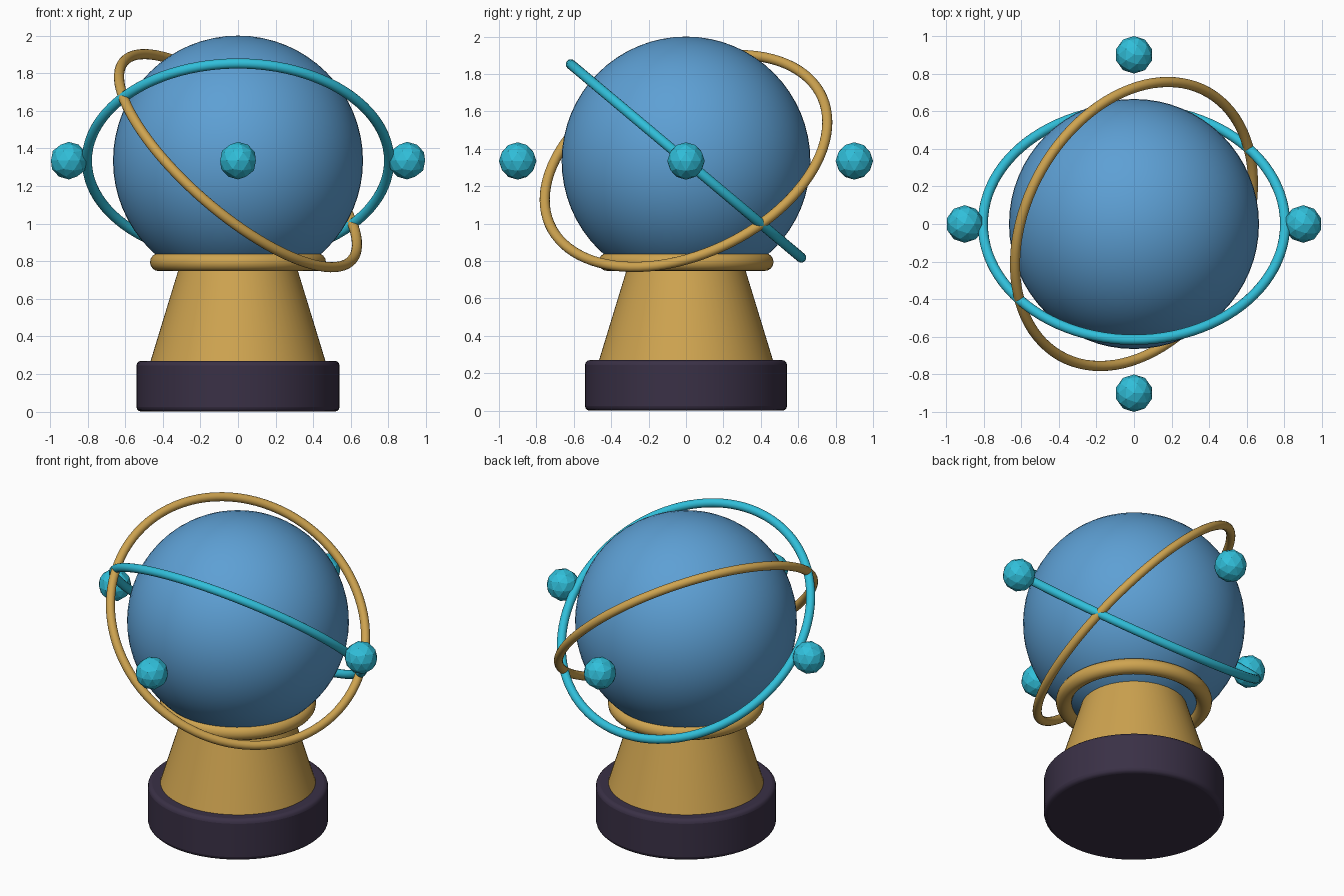
import bpy
from math import radians, cos, sin, pi

if "Cube" in bpy.data.objects:
    bpy.data.objects.remove(bpy.data.objects["Cube"])

CENTER = (0, 0, 1.335)


def material(name, rgb):
    m = bpy.data.materials.new(name)
    m.diffuse_color = (*rgb, 1)
    m.use_nodes = True
    m.node_tree.nodes["Principled BSDF"].inputs["Base Color"].default_value = m.diffuse_color
    return m


BLUE = material("blue", (0.11, 0.35, 0.66))
GOLD = material("gold", (0.62, 0.37, 0.08))
TEAL = material("teal", (0.03, 0.52, 0.70))
DARK = material("dark", (0.042, 0.03, 0.061))


def finish(name, mat, smooth=True):
    ob = bpy.context.object
    ob.name = name
    ob.data.materials.append(mat)
    if smooth:
        bpy.ops.object.shade_smooth_by_angle(angle=radians(35))
    return ob


def ring(name, mat, major, minor, loc, rot=(0, 0, 0)):
    bpy.ops.mesh.primitive_torus_add(
        major_radius=major, minor_radius=minor, major_segments=96,
        minor_segments=16, location=loc, rotation=rot)
    return finish(name, mat)


# Round base with softened rims
bpy.ops.mesh.primitive_cylinder_add(vertices=64, radius=0.54, depth=0.27, location=(0, 0, 0.135))
base = finish("base", DARK)
bevel = base.modifiers.new("rim", 'BEVEL')
bevel.width = 0.025
bevel.segments = 3
bevel.limit_method = 'ANGLE'

# Tapered pedestal, running up into the globe
bpy.ops.mesh.primitive_cone_add(vertices=64, radius1=0.465, radius2=0.303, depth=0.53,
                                location=(0, 0, 0.535))
finish("pedestal", GOLD)

# Collar that cradles the globe
ring("collar", GOLD, 0.42, 0.048, (0, 0, 0.795))

# Globe
bpy.ops.mesh.primitive_uv_sphere_add(segments=64, ring_count=32, radius=0.665, location=CENTER)
finish("globe", BLUE)

# Two tilted orbit rings
ring("teal_orbit", TEAL, 0.804, 0.027, CENTER, (radians(-40), 0, 0))
ring("gold_orbit", GOLD, 0.804, 0.027, CENTER, (radians(20), radians(41), 0))

# Four faceted beads around the equator
for i in range(4):
    a = i * pi / 2
    bpy.ops.mesh.primitive_ico_sphere_add(
        subdivisions=2, radius=0.1,
        location=(0.9 * cos(a), 0.9 * sin(a), CENTER[2]))
    finish(f"bead_{i + 1}", TEAL, smooth=False)
